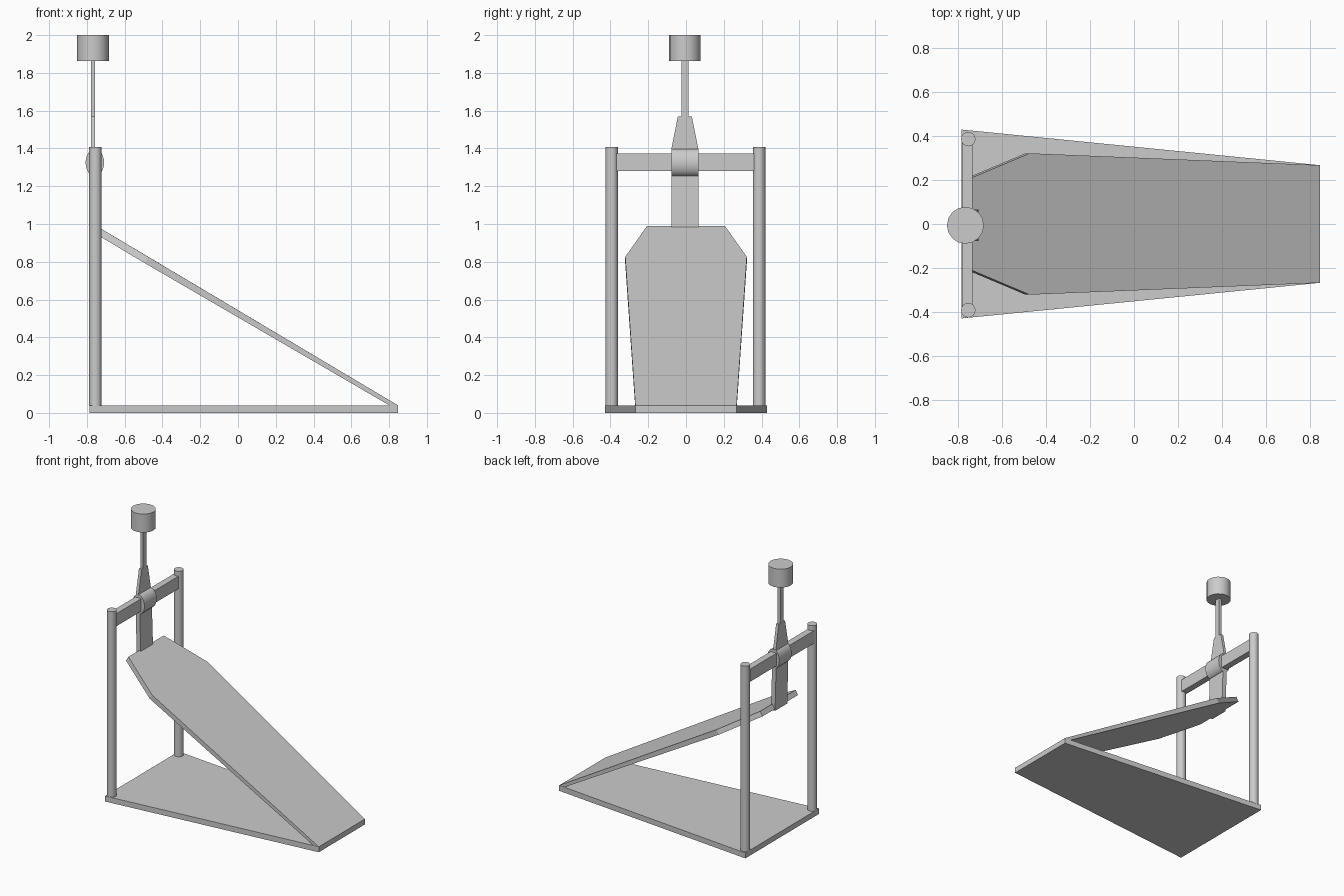
import bpy, bmesh, math
from mathutils import Vector

if "Cube" in bpy.data.objects:
    bpy.data.objects.remove(bpy.data.objects["Cube"])


def loft(name, *rings):
    """Solid skinned through rings of points, capped at both ends."""
    bm = bmesh.new()
    loops = [[bm.verts.new(p) for p in ring] for ring in rings]
    n = len(loops[0])
    bm.faces.new(loops[0])
    bm.faces.new(loops[-1])
    for a, b in zip(loops, loops[1:]):
        for i in range(n):
            j = (i + 1) % n
            bm.faces.new((a[i], a[j], b[j], b[i]))
    bmesh.ops.recalc_face_normals(bm, faces=bm.faces)
    mesh = bpy.data.meshes.new(name)
    bm.to_mesh(mesh)
    bm.free()
    ob = bpy.data.objects.new(name, mesh)
    bpy.context.collection.objects.link(ob)
    return ob


def rect(x0, x1, y0, y1, z):
    return [(x0, y0, z), (x1, y0, z), (x1, y1, z), (x0, y1, z)]


def cylinder(name, loc, r, depth, sides, scale=(1, 1, 1), rot=(0, 0, 0)):
    bpy.ops.mesh.primitive_cylinder_add(vertices=sides, radius=r, depth=depth,
                                        location=loc, rotation=rot)
    ob = bpy.context.object
    ob.name = name
    ob.scale = scale
    bpy.ops.object.shade_smooth_by_angle(angle=math.radians(35))
    return ob


# Tapered base plate
outline = [(-0.785, -0.43), (0.847, -0.268), (0.847, 0.268), (-0.785, 0.43)]
loft("base_plate", *[[(x, y, z) for x, y in outline] for z in (0, 0.04)])

# Sloping board: chamfered upper end, a little thinner at the foot
half = [(0.847, 0.268, 0.04), (-0.475, 0.322, 0.826), (-0.75, 0.206, 0.99)]
top = half + [(x, -y, z) for x, y, z in reversed(half)]
normal = Vector((0.511, 0, 0.859))
bottom = []
for p in top:
    t = 0.038 if p[0] < 0 else 0.023
    bottom.append(Vector(p) - normal * t)
loft("sloping_board", bottom, top)

# Posts and crossbar
for side, s in (("left", -1), ("right", 1)):
    cylinder(side + "_post", (-0.755, s * 0.39 - 0.003, 0.724), 0.033, 1.368, 16)
loft("crossbar", rect(-0.784, -0.736, -0.375, 0.37, 1.28),
     rect(-0.784, -0.736, -0.375, 0.37, 1.373))

# Oval sleeve around the crossbar
CY = -0.006
cylinder("pivot_sleeve", (-0.758, CY, 1.325), 0.072, 0.143, 24,
         scale=(0.68, 1, 1), rot=(math.pi / 2, 0, 0))

# Lever: leaning lower arm, tapered upper arm, thin rod
loft("lower_arm", rect(-0.772, -0.738, CY - 0.071, CY + 0.071, 0.945),
     rect(-0.782, -0.75, CY - 0.071, CY + 0.071, 1.33))
loft("upper_arm", rect(-0.779, -0.757, CY - 0.071, CY + 0.071, 1.38),
     rect(-0.779, -0.757, CY - 0.071, CY + 0.071, 1.40),
     rect(-0.778, -0.757, CY - 0.037, CY + 0.037, 1.57))
loft("handle_rod", rect(-0.778, -0.757, CY - 0.019, CY + 0.019, 1.56),
     rect(-0.778, -0.757, CY - 0.019, CY + 0.019, 1.88))

# Round weight on top
cylinder("top_weight", (-0.768, CY, 1.932), 0.084, 0.136, 16)
